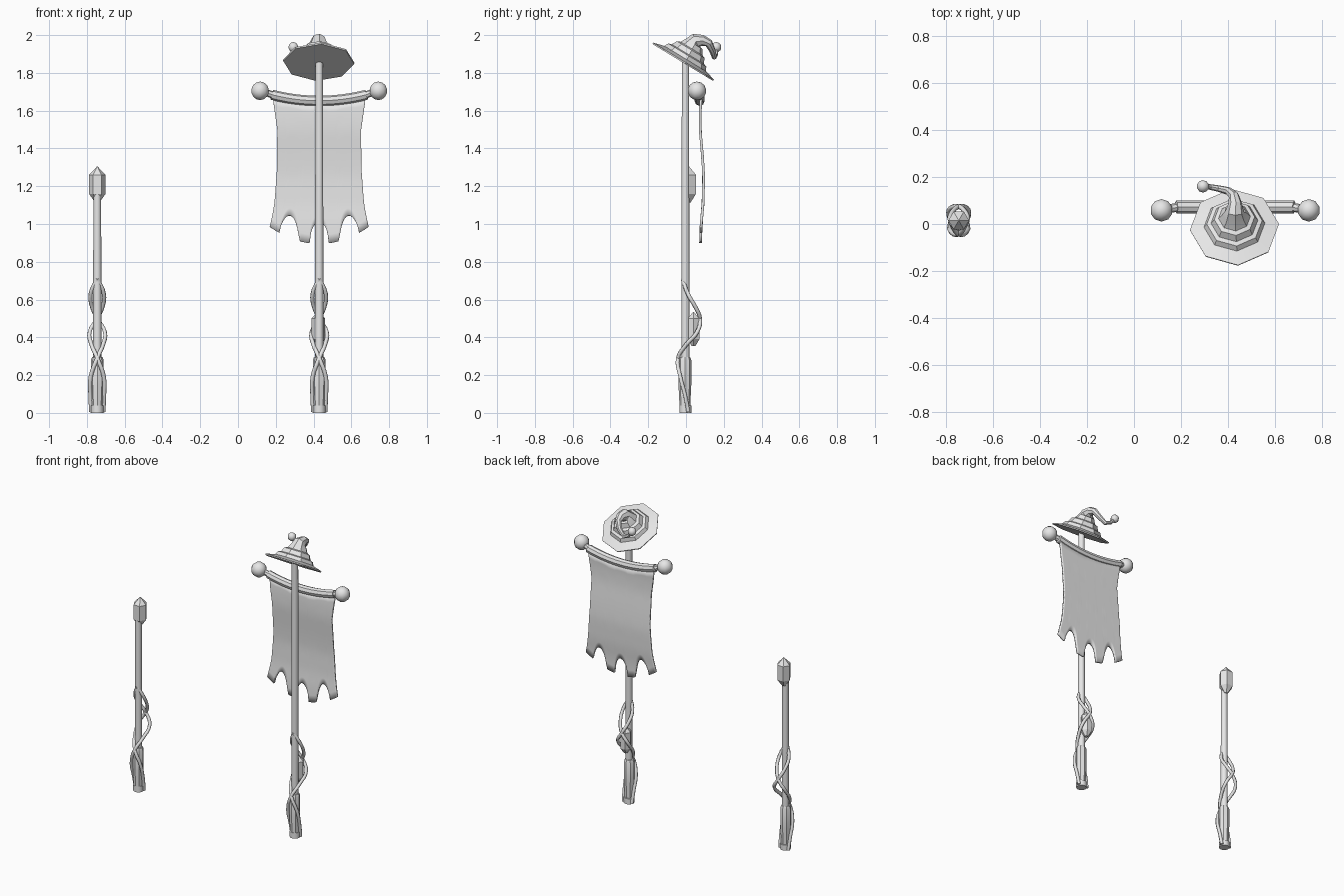
import bpy, bmesh, math
from mathutils import Vector

cube = bpy.data.objects.get("Cube")
if cube:
    bpy.data.objects.remove(cube)

grey = bpy.data.materials.new("plain_grey")
grey.use_nodes = True
grey.diffuse_color = (0.8, 0.8, 0.8, 1)
grey.node_tree.nodes["Principled BSDF"].inputs["Base Color"].default_value = (0.8, 0.8, 0.8, 1)


def add_object(name, data):
    obj = bpy.data.objects.new(name, data)
    bpy.context.collection.objects.link(obj)
    data.materials.append(grey)
    return obj


def finish(name, bm, smooth=None):
    bmesh.ops.recalc_face_normals(bm, faces=bm.faces)
    mesh = bpy.data.meshes.new(name)
    bm.to_mesh(mesh)
    bm.free()
    obj = add_object(name, mesh)
    if smooth:
        bpy.ops.object.select_all(action='DESELECT')
        obj.select_set(True)
        bpy.context.view_layer.objects.active = obj
        bpy.ops.object.shade_smooth_by_angle(angle=math.radians(smooth))
    return obj


def loft(name, sections, sides, start_dir=None, turn=0.0, smooth=None):
    """Skin rings of (centre, radius) along a path, carrying the frame along it."""
    bm = bmesh.new()
    pts = [Vector(c) for c, r in sections]
    old = Vector(start_dir or (0, 0, 1)).normalized()
    axis_u = old.orthogonal().normalized() if abs(old.x) > 0.9 else \
        (Vector((1, 0, 0)) - old * old.x).normalized()
    rings = []
    for i, (c, r) in enumerate(sections):
        d = pts[min(i + 1, len(pts) - 1)] - pts[max(i - 1, 0)]
        if d.length > 1e-6 and d.normalized().dot(old) > -0.5:
            d.normalize()
            axis_u = old.rotation_difference(d) @ axis_u
            old = d
        axis_v = old.cross(axis_u)
        ring = []
        for k in range(sides):
            a = turn + math.tau * k / sides
            ring.append(bm.verts.new(pts[i] + r * (axis_u * math.cos(a) + axis_v * math.sin(a))))
        rings.append(ring)
    for a, b in zip(rings, rings[1:]):
        for k in range(sides):
            j = (k + 1) % sides
            bm.faces.new((a[k], a[j], b[j], b[k]))
    bm.faces.new(rings[0][::-1])
    bm.faces.new(rings[-1])
    bmesh.ops.remove_doubles(bm, verts=bm.verts, dist=1e-5)
    return finish(name, bm, smooth)


def upright(name, x, y, profile, sides, turn=0.0, smooth=None):
    return loft(name, [((x, y, z), r) for r, z in profile], sides, turn=turn, smooth=smooth)


def ball(name, centre, radius):
    bm = bmesh.new()
    bmesh.ops.create_uvsphere(bm, u_segments=10, v_segments=7, radius=radius)
    bmesh.ops.translate(bm, verts=bm.verts, vec=centre)
    return finish(name, bm, 50)


def interp(table, t):
    """Linear lookup in ascending (key, value) pairs."""
    if t <= table[0][0]:
        return table[0][1]
    for (a, va), (b, vb) in zip(table, table[1:]):
        if t <= b:
            return va + (vb - va) * (t - a) / (b - a)
    return table[-1][1]


# Winding vine, relative to the pole; the second strand mirrors the first
VINE = [(0, -.018, .71), (-.035, .01, .63), (-.028, .05, .56), (0, .074, .50), (.04, .06, .43),
        (.03, 0, .36), (0, -.043, .29), (-.035, -.03, .19), (-.036, -.004, .09), (-.032, .012, .005)]


def vine(name, x, side):
    curve = bpy.data.curves.new(name, 'CURVE')
    curve.dimensions = '3D'
    curve.bevel_depth = 0.011
    curve.bevel_resolution = 1
    curve.resolution_u = 4
    curve.use_fill_caps = True
    spline = curve.splines.new('BEZIER')
    spline.bezier_points.add(len(VINE) - 1)
    for p, (vx, vy, vz) in zip(spline.bezier_points, VINE):
        p.co = (x + side * vx, vy, vz)
        p.handle_left_type = p.handle_right_type = 'AUTO'
    add_object(name, curve)


def staff(label, x, height):
    upright(label + "_pole", x, -.003, [(.022, .02), (.022, .7), (.02, height)], 10, smooth=45)
    upright(label + "_grip", x, -.006, [(.028, .03), (.034, .15), (.034, .28), (.028, .295)], 8, smooth=30)
    upright(label + "_foot", x, -.003, [(.033, 0), (.033, .038)], 10, smooth=45)
    vine(label + "_vine_one", x, 1)
    vine(label + "_vine_two", x, -1)


def crystal(name, x, y, r, low, high, tip):
    upright(name, x, y, [(.012, low - tip), (r, low), (r, high), (.001, high + tip)], 6)


# Short staff with a crystal head, tall staff with a crystal in its vines
staff("short_staff", -.745, 1.18)
crystal("short_staff_crystal", -.745, .015, .044, 1.16, 1.26, .045)
staff("tall_staff", .43, 1.86)
crystal("tall_staff_crystal", .425, .04, .036, .39, .5, .035)

# Sagging crossbar with ball ends
BAR_X, BAR_Y = .43, .062
bar = []
for i in range(13):
    u = i / 6 - 1
    bar.append(((BAR_X + .25 * u, BAR_Y + .01, 1.652 + .032 * u * u), .027))
tip_left, tip_right = [((BAR_X + s * .3, BAR_Y, 1.703), .018) for s in (-1, 1)]
neck_left, neck_right = [((BAR_X + s * .251, BAR_Y + .008, 1.685), .019) for s in (-1, 1)]
loft("crossbar", [tip_left, neck_left] + bar + [neck_right, tip_right], 8,
     start_dir=(1, 0, 0), smooth=40)
for s, side in ((-1, "right"), (1, "left")):
    ball("crossbar_ball_" + side, (BAR_X + s * .313, .058, 1.705), .049)

# Hanging cloth with a ragged lower edge
HALF_WIDTH = [(.985, .262), (1.05, .247), (1.12, .236), (1.3, .223), (1.5, .222), (1.66, .245)]
DEPTH = [(.9, .077), (1.0, .08), (1.1, .09), (1.25, .094), (1.35, .088), (1.5, .075), (1.6, .075), (1.66, .08)]


def hem(u):
    z = .895 + .09 * u * u
    for c in (-.6, 0, .6):
        t = (u - c) / .19
        if abs(t) < 1:
            z += .115 * math.sqrt(1 - t * t)
    return z


bm = bmesh.new()
COLS, ROWS = 72, 16
grid = []
for i in range(COLS + 1):
    u = 2 * i / COLS - 1
    top, low = 1.64 + .03 * u * u, hem(u)
    column = []
    for j in range(ROWS + 1):
        z = low + (top - low) * j / ROWS
        column.append(bm.verts.new((BAR_X + u * interp(HALF_WIDTH, z), interp(DEPTH, z), z)))
    grid.append(column)
for a, b in zip(grid, grid[1:]):
    for j in range(ROWS):
        bm.faces.new((a[j], b[j], b[j + 1], a[j + 1]))
cloth = finish("banner_cloth", bm, 60)
thick = cloth.modifiers.new("thickness", 'SOLIDIFY')
thick.thickness = .014
thick.offset = 0

# Pointed hat tilted backwards: stepped crown, then a drooping tail
centre, lean = Vector((.427, -.017, 1.855)), Vector((0, .52, .855)).normalized()
crown = [(0, .188), (.008, .19), (.024, .13), (.046, .118), (.052, .1), (.08, .086),
         (.087, .068), (.115, .052), (.135, .04)]
hat = [(centre + lean * d, r) for d, r in crown]
hat += [((.43, .088, 1.972), .029), ((.424, .12, 1.958), .022), ((.402, .14, 1.918), .017),
        ((.362, .15, 1.884), .014), ((.325, .157, 1.896), .012), ((.3, .16, 1.925), .01)]
loft("hat", hat, 8, start_dir=lean, turn=.08, smooth=25)
ball("hat_bobble", (.293, .16, 1.936), .027)
